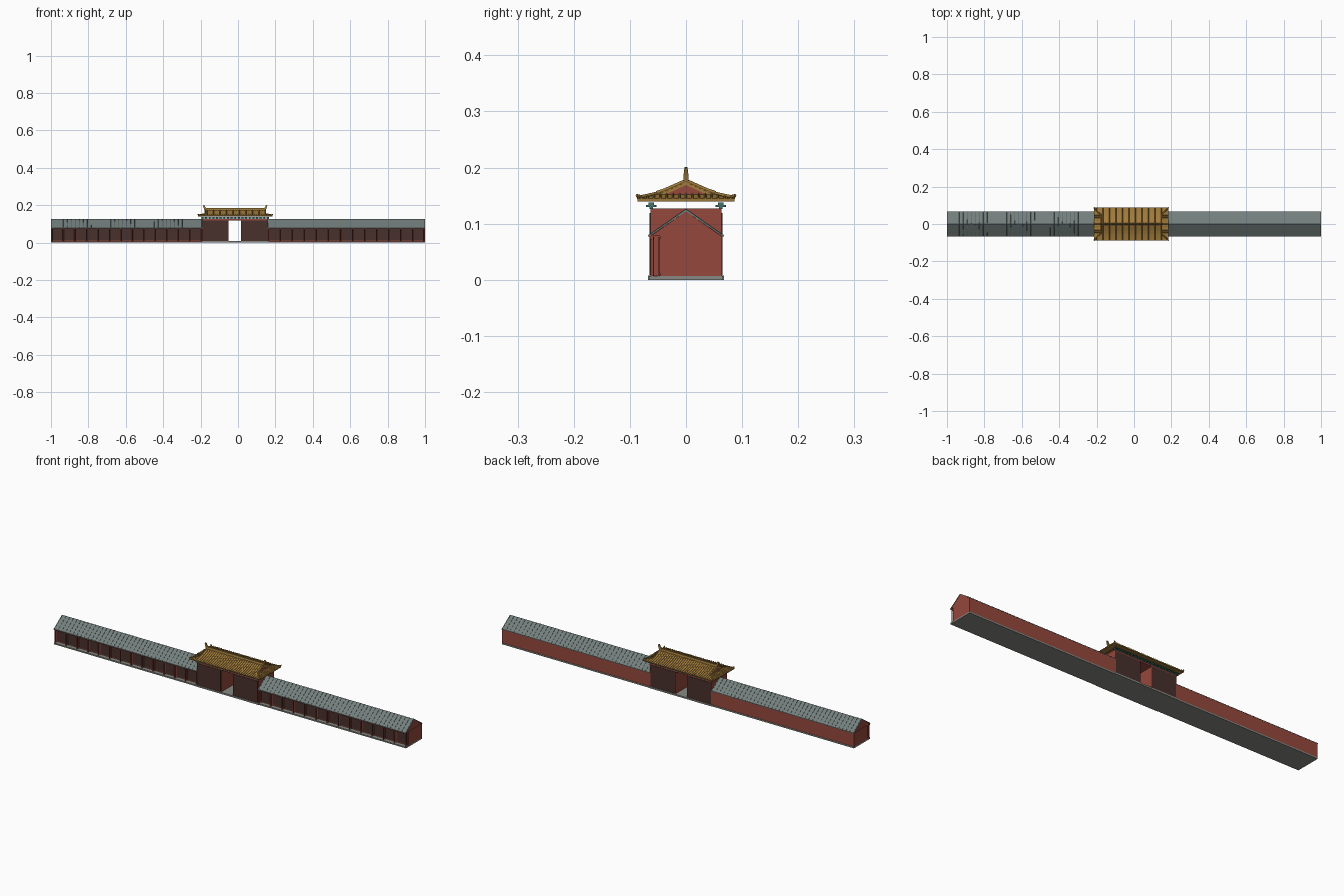
import bpy, bmesh, math

if "Cube" in bpy.data.objects:
    bpy.data.objects.remove(bpy.data.objects["Cube"])

CX = -0.015            # centre of the gate
XE, XG = 0.2, 0.165    # half lengths: eave, gable
YG = 0.053             # half depth where gable ends and hip starts
PROFILE = [(0, .174), (.018, .166), (.036, .158), (YG, .152), (.07, .148), (.087, .145)]


def mat(name, c):
    m = bpy.data.materials.new(name)
    m.diffuse_color = (*c, 1)
    m.use_nodes = True
    m.node_tree.nodes["Principled BSDF"].inputs["Base Color"].default_value = m.diffuse_color
    return m


RED = mat("red_plaster", (.30, .065, .045))
DARK = mat("dark_timber", (.065, .03, .025))
GOLD = mat("gold_tile", (.36, .20, .045))
GREY = mat("grey_tile", (.17, .21, .20))
SLATE = mat("slate_rib", (.09, .12, .12))
STONE = mat("stone", (.25, .25, .23))
TEAL = mat("teal_paint", (.05, .17, .15))


def mesh(name, verts, faces, m):
    me = bpy.data.meshes.new(name)
    bm = bmesh.new()
    vs = [bm.verts.new(v) for v in verts]
    for f in faces:
        bm.faces.new([vs[i] for i in f])
    bmesh.ops.remove_doubles(bm, verts=bm.verts, dist=1e-6)
    bmesh.ops.recalc_face_normals(bm, faces=bm.faces)
    bm.to_mesh(me)
    bm.free()
    o = bpy.data.objects.new(name, me)
    bpy.context.collection.objects.link(o)
    me.materials.append(m)
    return o


def boxes(name, items, m):
    """Each item is (x0, x1, y0, y1, z0, z1)."""
    vs, fs = [], []
    for b in items:
        n = len(vs)
        vs += [(b[i], b[2 + j], b[4 + k]) for i in (0, 1) for j in (0, 1) for k in (0, 1)]
        fs += [[n + i for i in q] for q in ((0, 1, 3, 2), (4, 6, 7, 5), (0, 4, 5, 1),
                                           (2, 3, 7, 6), (0, 2, 6, 4), (1, 5, 7, 3))]
    return mesh(name, vs, fs, m)


def prism_x(name, prof, x0, x1, m):
    n = len(prof)
    vs = [(x, y, z) for x in (x0, x1) for y, z in prof]
    fs = [list(range(n)), list(range(n, 2 * n))]
    fs += [[i, (i + 1) % n, n + (i + 1) % n, n + i] for i in range(n)]
    return mesh(name, vs, fs, m)


def tubes(name, paths, r, m):
    cu = bpy.data.curves.new(name, 'CURVE')
    cu.dimensions = '3D'
    cu.bevel_depth = r
    cu.bevel_resolution = 0
    cu.use_fill_caps = True
    for p in paths:
        s = cu.splines.new('POLY')
        s.points.add(len(p) - 1)
        for q, c in zip(s.points, p):
            q.co = (*c, 1)
    o = bpy.data.objects.new(name, cu)
    bpy.context.collection.objects.link(o)
    cu.materials.append(m)
    return o


def height(d):
    """Roof height at distance d from the ridge line."""
    for (a, za), (b, zb) in zip(PROFILE, PROFILE[1:]):
        if d <= b + 1e-6:
            return za + (zb - za) * (d - a) / (b - a)
    return PROFILE[-1][1]


# side galleries
for side, x0, x1 in (("left", -1, -.19), ("right", .16, 1)):
    boxes(side + "_floor", [(x0, x1, -.066, .066, 0, .007)], STONE)
    boxes(side + "_wall", [(x0, x1, -.046, .064, .007, .078)], RED)
    boxes(side + "_shopfront", [(x0, x1 - .001, -.048, -.046, .012, .073)], DARK)
    boxes(side + "_porch_beam", [(x0, x1, -.064, -.058, .072, .079)], RED)
    n = 13
    step = (x1 - x0 - .008) / n
    xs = [x0 + .004 + i * step for i in range(n + 1)]
    tubes(side + "_columns", [[(x, -.06, .007), (x, -.06, .076)] for x in xs], .003, RED)
    boxes(side + "_door_posts", [(x - .002, x + .002, -.05, -.047, .007, .076) for x in xs], RED)
    prism_x(side + "_gable", [(-.063, .078), (.063, .078), (0, .122)], x0 + .001, x1 - .001, RED)
    prism_x(side + "_roof", [(-.067, .076), (0, .122), (.067, .076), (.067, .079),
                             (0, .126), (-.067, .079)], x0, x1, GREY)
    k = int((x1 - x0) / .021)
    rx = [x0 + .003 + i * (x1 - x0 - .006) / k for i in range(k + 1)]
    tubes(side + "_roof_ribs", [[(x, -.067, .0785), (x, 0, .1255), (x, .067, .0785)] for x in rx],
          .0013, SLATE)

# gate body with a passage through it
boxes("gate_floor", [(-.195, .165, -.068, .068, 0, .008)], STONE)
boxes("gate_piers", [(-.19, -.05, -.063, .063, .008, .127), (.015, .16, -.063, .063, .008, .127)], RED)
boxes("gate_lintel", [(-.05, .015, -.063, .063, .119, .127)], RED)
boxes("gate_facing", [(a, b, y - .001, y + .001, .009, .119) for y in (-.064, .064)
                      for a, b in ((-.187, -.053), (.018, .157))], DARK)

# painted brackets under the eaves
br = []
for s in (-1, 1):
    y = s * .062
    br.append((-.195, .165, y - .003, y + .003, .126, .130))
    br.append((-.195, .165, y - .002, y + .002, .135, .138))
    for i in range(19):
        x = -.19 + i * .35 / 18
        br.append((x - .005, x + .005, y - .009, y + .009, .130, .133))
        br.append((x - .003, x + .003, y - .005, y + .005, .133, .138))
boxes("eave_brackets", br, TEAL)

# hip-and-gable roof skin
vs, fs = [], []


def quad(*p):
    n = len(vs)
    vs.extend(p)
    fs.append([n, n + 1, n + 2, n + 3])


def half(d):
    return XG + max(0, d - YG) * (XE - XG) / (PROFILE[-1][0] - YG)


for (a, za), (b, zb) in zip(PROFILE, PROFILE[1:]):
    for s in (-1, 1):
        quad((CX - half(a), s * a, za), (CX + half(a), s * a, za),
             (CX + half(b), s * b, zb), (CX - half(b), s * b, zb))
        if a >= YG:
            quad((CX + s * half(a), -a, za), (CX + s * half(a), a, za),
                 (CX + s * half(b), b, zb), (CX + s * half(b), -b, zb))
roof = mesh("gate_roof", vs, fs, GOLD)
sol = roof.modifiers.new("thickness", 'SOLIDIFY')
sol.thickness = .005
sol.offset = -1

# red gable ends
top = [(y, z - .001) for y, z in PROFILE[:4]]
gable = [(-y, z) for y, z in reversed(top)] + top[1:]
for s, nm in ((-1, "left"), (1, "right")):
    x = CX + s * (XG - .003)
    prism_x("gate_gable_" + nm, gable + [(YG, .145), (-YG, .145)], x - .002, x + .002, RED)

# tile ribs running down every slope
ribs = []
for i in range(35):
    x = -XE + .003 + i * (2 * XE - .006) / 34
    d0 = 0 if abs(x) <= XG else YG + (abs(x) - XG) * (.087 - YG) / (XE - XG)
    ds = [d0] + [d for d, _ in PROFILE if d > d0 + .001]
    if len(ds) > 1:
        for s in (-1, 1):
            ribs.append([(CX + x, s * d, height(d) + .001) for d in ds])
for i in range(15):
    y = -.08 + i * .16 / 14
    d0 = max(YG, abs(y))
    for s in (-1, 1):
        ribs.append([(CX + s * half(d), y, height(d) + .001) for d in (d0, (d0 + .087) / 2, .087)])
tubes("gate_tile_ribs", ribs, .0019, GOLD)

# main ridge, sloping ridges and corner ridges
prism_x("main_ridge", [(-.005, .168), (.005, .168), (.003, .182), (.004, .186), (-.004, .186),
                       (-.003, .182)], CX - XG + .004, CX + XG - .004, GOLD)
slopes, hips = [], []
for sx in (-1, 1):
    for sy in (-1, 1):
        slopes.append([(CX + sx * (XG - .003), sy * d, z + .003) for d, z in PROFILE[:4]])
        hips.append([(CX + sx * half(d), sy * d, height(d) + .002) for d in (YG, .07, .08)] +
                    [(CX + sx * .2, sy * .088, .150)])
tubes("gable_ridges", slopes, .003, GOLD)
tubes("corner_ridges", hips, .003, GOLD)

# upturned ornaments at the ends of the main ridge
for s, nm in ((-1, "left"), (1, "right")):
    outline = [(.148, .180), (.164, .172), (.168, .186), (.173, .199), (.165, .201), (.160, .190)]
    n = len(outline)
    v = [(CX + s * x, w * (.0045 if z < .19 else .0025), z) for w in (-1, 1) for x, z in outline]
    f = [list(range(n)), list(range(n, 2 * n))]
    f += [[i, (i + 1) % n, n + (i + 1) % n, n + i] for i in range(n)]
    mesh("ridge_ornament_" + nm, v, f, GOLD)
